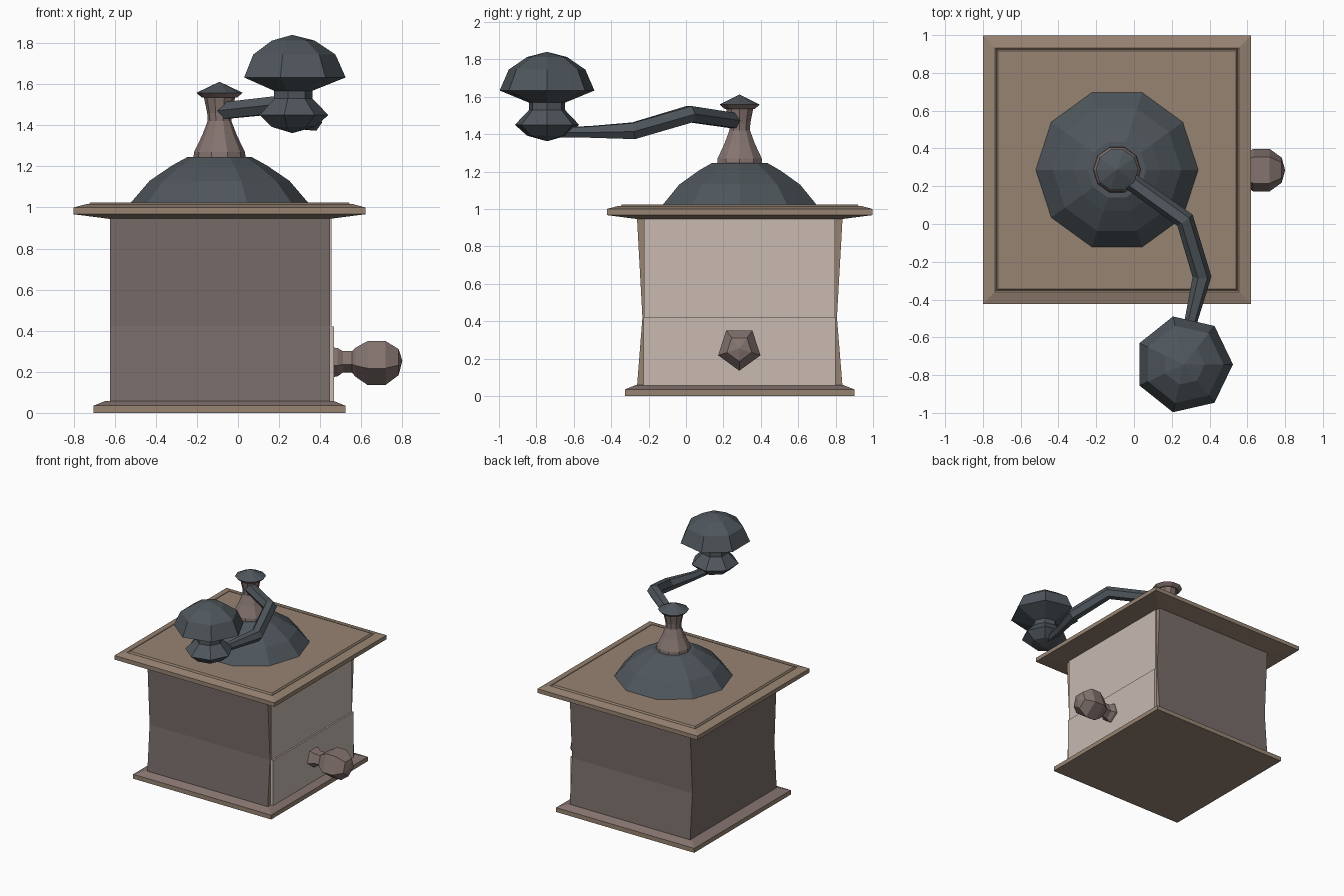
import bpy, bmesh, math
from mathutils import Matrix, Vector

if "Cube" in bpy.data.objects:
    bpy.data.objects.remove(bpy.data.objects["Cube"])

CX, CY = -0.09, 0.287   # centre of the box


def mat(name, rgb):
    m = bpy.data.materials.new(name)
    m.diffuse_color = (*rgb, 1)
    m.use_nodes = True
    m.node_tree.nodes["Principled BSDF"].inputs["Base Color"].default_value = m.diffuse_color
    return m


TAN = mat("tan_wood", (0.31, 0.23, 0.17))
BODY = mat("dark_wood", (0.19, 0.155, 0.145))
PANEL = mat("pale_panel", (0.58, 0.49, 0.44))
KNOB = mat("brown_wood", (0.235, 0.175, 0.162))
STEEL = mat("dark_metal", (0.078, 0.094, 0.107))


def finish(name, bm, mats, rule=None):
    bmesh.ops.recalc_face_normals(bm, faces=bm.faces[:])
    bm.normal_update()
    if rule:
        for f in bm.faces:
            f.material_index = rule(f)
    me = bpy.data.meshes.new(name)
    bm.to_mesh(me)
    bm.free()
    for m in mats:
        me.materials.append(m)
    ob = bpy.data.objects.new(name, me)
    bpy.context.collection.objects.link(ob)
    return ob


def lathe(name, profile, n, mats, origin=(CX, CY, 0), phase=0.0, along_x=False, rule=None):
    """Turn (radius, height) points round z (or x) with n flat sides."""
    bm = bmesh.new()
    rings = []
    for r, h in profile:
        if r == 0:
            rings.append([bm.verts.new((0, 0, h))] * n)
        else:
            rings.append([bm.verts.new((r * math.cos(phase + math.tau * i / n),
                                        r * math.sin(phase + math.tau * i / n), h))
                          for i in range(n)])
    for a, b in zip(rings, rings[1:]):
        for i in range(n):
            j = (i + 1) % n
            bm.faces.new(list(dict.fromkeys((a[i], a[j], b[j], b[i]))))
    if along_x:   # local z -> world x, local x -> y, local y -> z
        bm.transform(Matrix(((0, 0, 1, 0), (1, 0, 0, 0), (0, 1, 0, 0), (0, 0, 0, 1))))
    bm.transform(Matrix.Translation(origin))
    return finish(name, bm, mats, rule)


def square(name, profile, mats, rule=None):
    s = math.sqrt(2)
    return lathe(name, [(r * s, h) for r, h in profile], 4, mats,
                 phase=math.pi / 4, rule=rule)


def box(name, lo, hi, m):
    bm = bmesh.new()
    bmesh.ops.create_cube(bm, size=1)
    lo, hi = Vector(lo), Vector(hi)
    for v in bm.verts:
        v.co = [lo[i] + (v.co[i] + 0.5) * (hi[i] - lo[i]) for i in range(3)]
    return finish(name, bm, [m])


# Base board: tan edge, brown bevel
square("base_board", [(0, 0), (0.613, 0), (0.613, 0.035), (0.556, 0.058), (0, 0.058)],
       [TAN, KNOB], lambda f: int(f.normal.z > 0.1))

# Box with pinched front and back walls; drawer end is tan
bm = bmesh.new()
outline = [(-0.262, 0.05), (0.837, 0.05), (0.807, 0.42), (0.837, 0.95),
           (-0.262, 0.95), (-0.233, 0.42)]
end = bm.faces.new([bm.verts.new((-0.622, y, z)) for y, z in outline])
ext = bmesh.ops.extrude_face_region(bm, geom=[end], use_keep_orig=True)
for v in ext["geom"]:
    if isinstance(v, bmesh.types.BMVert):
        v.co.x = 0.447
finish("box_body", bm, [BODY, TAN], lambda f: int(f.normal.x > 0.9))

# Side panel and drawer front
box("upper_panel", (0.43, -0.224, 0.42), (0.456, 0.797, 0.95), PANEL)
box("drawer_front", (0.43, -0.226, 0.057), (0.468, 0.799, 0.42), PANEL)

# Drawer knob, five-sided with a corner pointing down
lathe("drawer_knob",
      [(0, 0.46), (0.08, 0.46), (0.076, 0.485), (0.058, 0.51), (0.058, 0.555),
       (0.078, 0.572), (0.119, 0.632), (0.119, 0.717), (0.07, 0.782), (0, 0.80)],
      5, [KNOB], origin=(0, 0.285, 0.254), phase=-math.pi / 2, along_x=True)

# Lid board with a raised, grooved centre
square("lid_board",
       [(0, 0.945), (0.54, 0.945), (0.71, 0.967), (0.71, 1.0), (0.646, 1.017),
        (0.638, 1.01), (0.630, 1.025), (0, 1.025)], [TAN])

# Hopper dome, spindle and its cap
lathe("hopper_dome",
      [(0, 1.01), (0.43, 1.01), (0.43, 1.025), (0.34, 1.13), (0.23, 1.205),
       (0.155, 1.246), (0, 1.25)], 10, [STEEL])
lathe("spindle",
      [(0, 1.24), (0.127, 1.24), (0.124, 1.27), (0.085, 1.35), (0.058, 1.42),
       (0.06, 1.46), (0.076, 1.535), (0, 1.54)], 10, [KNOB])
lathe("spindle_cap", [(0, 1.53), (0.085, 1.535), (0.113, 1.558), (0, 1.612)],
      10, [STEEL, KNOB], rule=lambda f: int(f.normal.z < 0))

# Crank arm: tapered six-sided sweep
path = [(-0.08, 0.27, 1.47, 0.046), (0.27, 0.02, 1.507, 0.05),
        (0.36, -0.28, 1.418, 0.05), (0.30, -0.52, 1.412, 0.034),
        (0.27, -0.70, 1.41, 0.03)]
cu = bpy.data.curves.new("crank_arm", "CURVE")
cu.dimensions = "3D"
cu.bevel_depth = 1.0
cu.bevel_resolution = 1
cu.use_fill_caps = True
sp = cu.splines.new("POLY")
sp.points.add(len(path) - 1)
for p, (x, y, z, r) in zip(sp.points, path):
    p.co = (x, y, z, 1)
    p.radius = r
sp.use_smooth = False
cu.materials.append(STEEL)
bpy.context.collection.objects.link(bpy.data.objects.new("crank_arm", cu))

# Crank handle, seven-sided mushroom
lathe("crank_handle",
      [(0, 1.362), (0.11, 1.392), (0.176, 1.45), (0.098, 1.53), (0.098, 1.568),
       (0.26, 1.633), (0.21, 1.745), (0.11, 1.812), (0, 1.84)],
      7, [STEEL], origin=(0.264, -0.743, 0))
